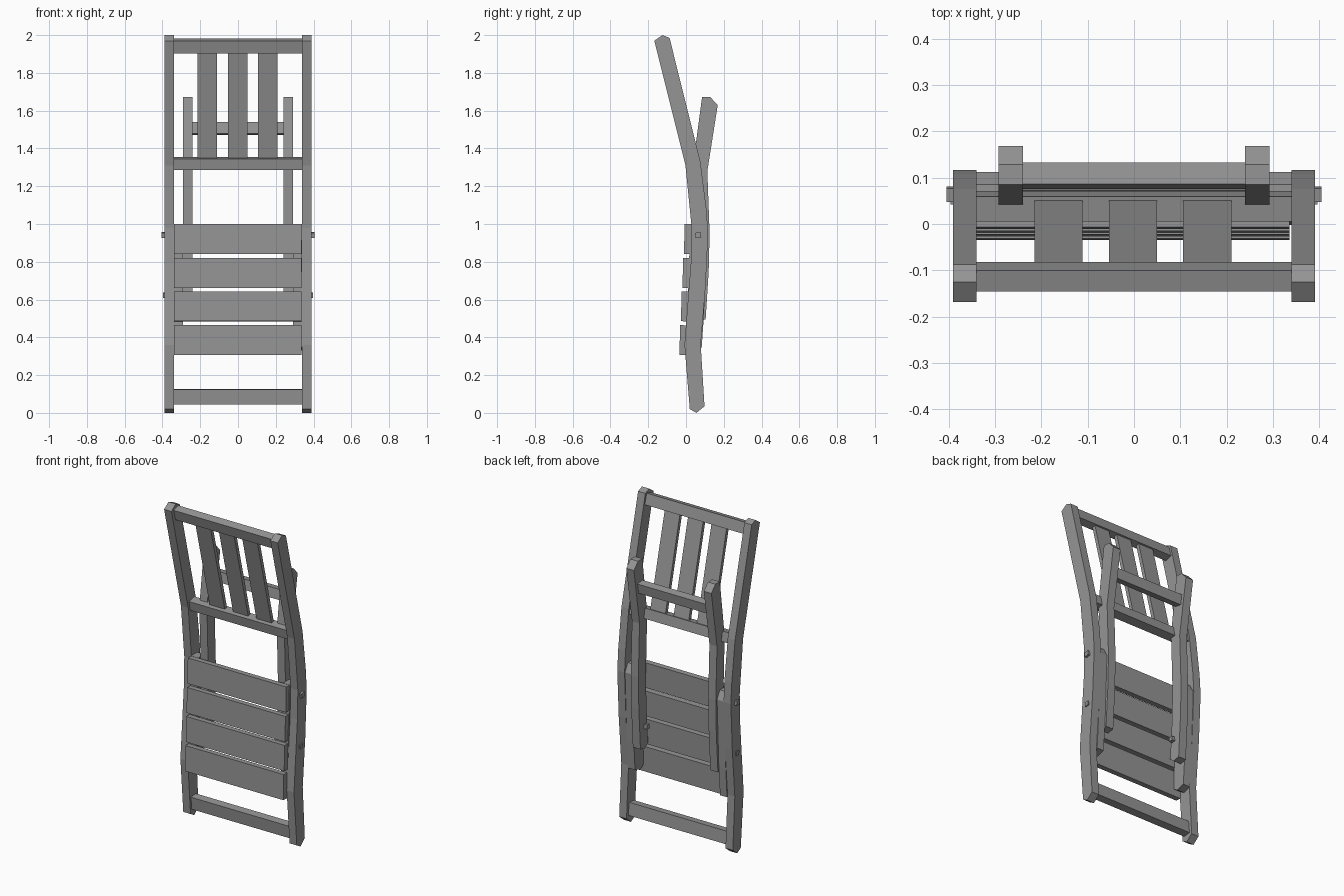
import bpy
import bmesh
from mathutils import Vector

cube = bpy.data.objects.get("Cube")
if cube:
    bpy.data.objects.remove(cube, do_unlink=True)

GREY = (0.30, 0.30, 0.30, 1.0)
grey = bpy.data.materials.new("grey_wood")
grey.use_nodes = True
grey.diffuse_color = GREY
grey.node_tree.nodes["Principled BSDF"].inputs["Base Color"].default_value = GREY


def prism(name, profile, x0, x1, mirror=False):
    """Extrude a side profile of (y, z) points from x0 to x1."""
    bm = bmesh.new()
    face = bm.faces.new([bm.verts.new((x0, y, z)) for y, z in profile])
    out = bmesh.ops.extrude_face_region(bm, geom=[face])
    moved = [v for v in out["geom"] if isinstance(v, bmesh.types.BMVert)]
    bmesh.ops.translate(bm, verts=moved, vec=(x1 - x0, 0, 0))
    bmesh.ops.recalc_face_normals(bm, faces=bm.faces)
    mesh = bpy.data.meshes.new(name)
    bm.to_mesh(mesh)
    bm.free()
    mesh.materials.append(grey)
    obj = bpy.data.objects.new(name, mesh)
    bpy.context.collection.objects.link(obj)
    if mirror:
        obj.modifiers.new("Mirror", 'MIRROR')
    return obj


def board(name, low, high, thick, x0, x1, mirror=False):
    """Straight board along the centre line from low to high, both (y, z)."""
    a, b = Vector(low), Vector(high)
    along = (b - a).normalized()
    side = Vector((along.y, -along.x)) * thick / 2
    return prism(name, [a - side, a + side, b + side, b - side], x0, x1, mirror)


# Bent main side rails
prism("main_rail", [
    (0.02, 0.02), (0.055, 0.0), (0.098, 0.035), (0.078, 0.36), (0.103, 0.66),
    (0.117, 0.95), (0.108, 1.08), (0.076, 1.33), (-0.087, 1.985), (-0.125, 2.0),
    (-0.168, 1.97), (-0.003, 1.31), (0.03, 0.98), (0.026, 0.8), (-0.008, 0.36),
], 0.34, 0.39, mirror=True)

# Inner folding legs
prism("inner_leg", [
    (0.03, 0.51), (0.06, 0.485), (0.104, 0.495), (0.12, 0.75), (0.125, 0.95),
    (0.113, 1.28), (0.168, 1.63), (0.128, 1.672), (0.085, 1.672),
    (0.038, 1.32), (0.05, 0.95), (0.046, 0.75),
], 0.24, 0.292, mirror=True)

# Seat side rails
prism("seat_rail", [
    (-0.002, 0.35), (0.03, 0.33), (0.083, 0.345), (0.095, 0.52),
    (0.112, 0.95), (0.085, 1.0), (0.024, 1.0),
], 0.292, 0.34, mirror=True)

# Seat slats, stacked with small gaps
for i, z in enumerate((0.307, 0.485, 0.662, 0.842)):
    y = -0.018 + 0.008 * i
    board(f"seat_slat_{i + 1}", (y, z), (y + 0.004, z + 0.157), 0.034, -0.34, 0.336)

# Cross rails between the main rails
board("top_rail", (-0.105, 1.91), (-0.123, 1.975), 0.048, -0.345, 0.345)
board("middle_rail", (0.044, 1.29), (0.032, 1.35), 0.055, -0.345, 0.345)
board("bottom_rail", (0.056, 0.047), (0.048, 0.125), 0.048, -0.345, 0.345)

# Cross rail between the inner legs
board("leg_rail", (0.099, 1.475), (0.109, 1.536), 0.047, -0.245, 0.245)

# Upright back slats
for i, x in enumerate((-0.163, -0.002, 0.158)):
    board(f"back_slat_{i + 1}", (0.041, 1.345), (-0.104, 1.92), 0.022, x - 0.052, x + 0.052)

# Square pivot pegs
board("upper_peg", (0.066, 0.927), (0.062, 0.955), 0.03, 0.30, 0.404, mirror=True)
board("lower_peg", (0.058, 0.61), (0.055, 0.637), 0.027, 0.22, 0.396, mirror=True)
